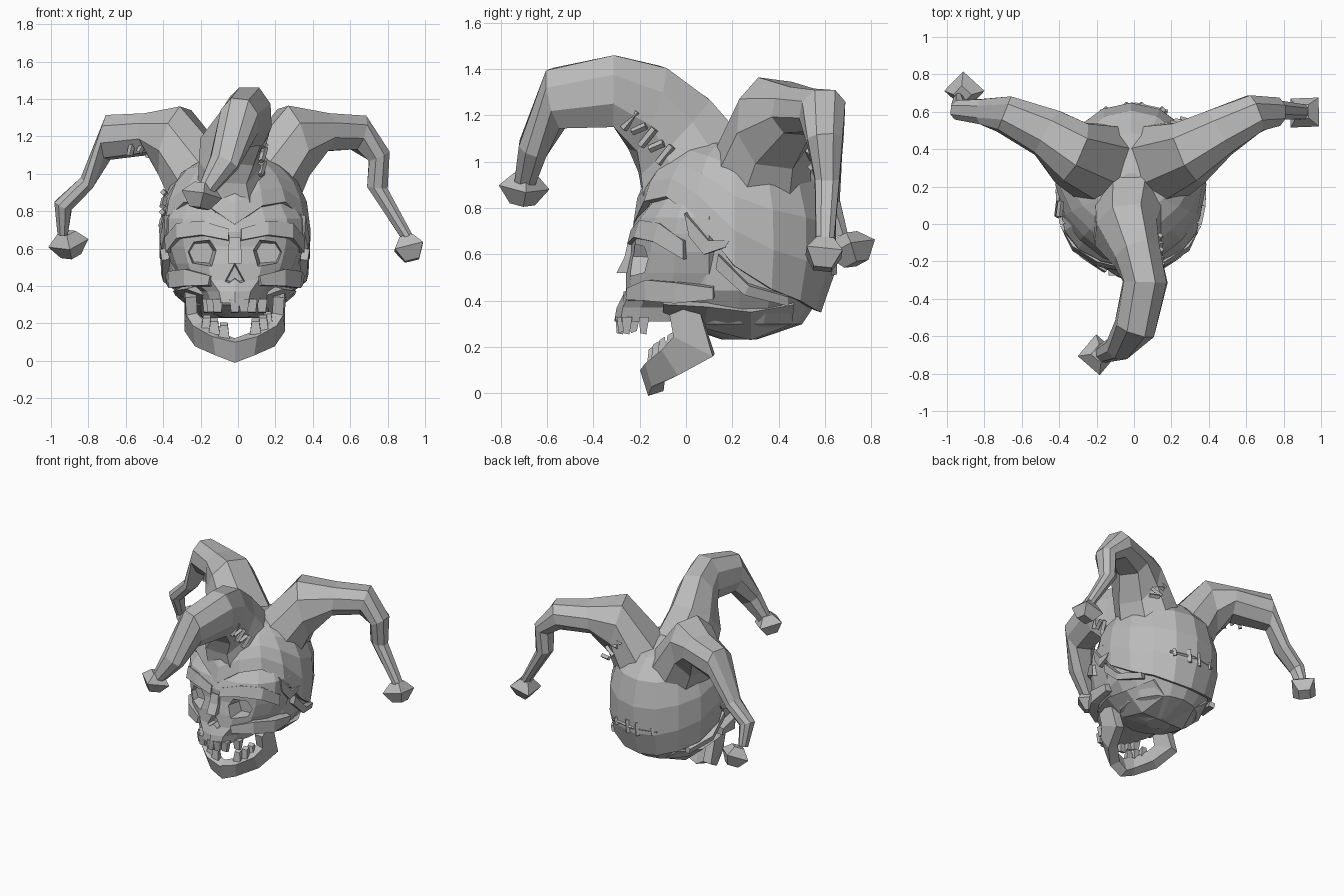
import bpy, bmesh, math
from math import sin, cos, pi
from mathutils import Vector as V

cube = bpy.data.objects.get("Cube")
if cube:
    bpy.data.objects.remove(cube, do_unlink=True)

grey = bpy.data.materials.new("plain_grey")
grey.use_nodes = True
tone = (0.5, 0.5, 0.5, 1)
grey.diffuse_color = tone
grey.node_tree.nodes["Principled BSDF"].inputs["Base Color"].default_value = tone
parts = []


def finish(name, bm):
    bmesh.ops.recalc_face_normals(bm, faces=bm.faces)
    mesh = bpy.data.meshes.new(name)
    bm.to_mesh(mesh)
    bm.free()
    mesh.materials.append(grey)
    ob = bpy.data.objects.new(name, mesh)
    bpy.context.collection.objects.link(ob)
    parts.append(ob)
    return ob


def skin(name, rings, cap_start=True):
    """Join equal rings of points into a tube."""
    bm = bmesh.new()
    rows = [[bm.verts.new(p) for p in ring] for ring in rings]
    n = len(rows[0])
    for a, b in zip(rows, rows[1:]):
        for i in range(n):
            j = (i + 1) % n
            bm.faces.new((a[i], a[j], b[j], b[i]))
    if cap_start:
        bm.faces.new(rows[0])
    bm.faces.new(rows[-1])
    return finish(name, bm)


BOX = ((1, 1), (1, -1), (-1, -1), (-1, 1))
HEX = ((.5, 1), (1, .1), (.55, -1), (-.55, -1), (-1, .1), (-.5, 1))
OCT = ((.45, 1), (.95, .45), (1, -.35), (.5, -1), (-.5, -1), (-1, -.35), (-.95, .45), (-.45, 1))


def limb(name, spec, section):
    """Tube through stations of (top point, bottom point, half width)."""
    mids = [(V(t) + V(b)) / 2 for t, b, w in spec]
    rings = []
    for i, (t, b, w) in enumerate(spec):
        along = mids[min(i + 1, len(mids) - 1)] - mids[max(i - 1, 0)]
        up = (V(t) - V(b)) / 2
        side = along.cross(up).normalized() * w
        rings.append([mids[i] + side * s + up * u for s, u in section])
    return skin(name, rings)


def dome(name, centre, radii, power, rim, rows, close):
    """Rounded shell that rises from a rim height given per direction."""
    n = 16
    cx, cy, cz = centre
    rings = []
    for r in range(rows + 1):
        ring = []
        for i in range(n):
            a = 2 * pi * i / n
            low = math.asin(max(-.995, (rim(i) - cz) / radii[2]))
            s = sin(low + (1.5 - low) * r / rows)
            k = (1 - abs(s) ** power) ** (1 / power)
            ring.append((cx + radii[0] * k * sin(a), cy - radii[1] * k * cos(a), cz + radii[2] * s))
        rings.append(ring)
    return skin(name, rings, close)


def bar(name, a, b, size=.012):
    """Thin square stick between two points."""
    d = (V(b) - V(a)).normalized()
    u = d.orthogonal().normalized() * size
    w = d.cross(u)
    return skin(name, [[V(p) + u + w, V(p) + u - w, V(p) - u - w, V(p) - u + w] for p in (a, b)])


# Cranium with a sloping base, and the hat shell over it
dome("cranium", (0, .23, .63), (.375, .39, .4), 2.6, lambda i: .2, 6, True)
limb("skull_base", [((0, -.1, .42), (0, -.1, .34), .26), ((0, .1, .45), (0, .08, .28), .33),
                    ((0, .28, .45), (0, .28, .23), .32), ((0, .47, .45), (0, .46, .3), .24)], HEX)
RIM = (.73, .83, .85, .75, .55, .45, .4, .36, .35)
hat = dome("hat_shell", (0, .21, .65), (.405, .44, .45), 2.6,
           lambda i: RIM[min(i, 16 - i)], 5, False)
shell = hat.modifiers.new("thickness", 'SOLIDIFY')
shell.thickness = .03
shell.offset = -1

# Face: stacked rings of (height, half width, front depth)
FACE = ((.31, .17, -.31), (.37, .2, -.3), (.43, .3, -.27), (.52, .34, -.26),
        (.61, .37, -.24), (.69, .38, -.24), (.76, .38, -.215), (.86, .32, -.13))
rings = []
for z, w, front in FACE:
    ring = []
    for i in range(16):
        a = 2 * pi * i / 16
        s, c = sin(a), cos(a)
        ring.append((w * math.copysign(abs(s) ** .9, s),
                     .1 - (.1 - front) * math.copysign(abs(c) ** .88, c) * (1 if c > 0 else .2), z))
    rings.append(ring)
face = skin("face", rings)


def carve(outline, centre, near, far, shrink):
    """Cut a tapering hole into the face from the front."""
    cx, cz = centre
    cutter = skin("cutter", [[(cx + x * k, y, cz + z * k) for x, z in outline]
                             for y, k in ((near, 1.1), (far, shrink))])
    mod = face.modifiers.new("hole", 'BOOLEAN')
    mod.object = cutter
    mod.solver = 'EXACT'
    bpy.context.view_layer.update()
    new = bpy.data.meshes.new_from_object(face.evaluated_get(bpy.context.evaluated_depsgraph_get()))
    face.modifiers.clear()
    face.data = new
    parts.remove(cutter)
    bpy.data.objects.remove(cutter, do_unlink=True)


EYE = ((-.09, .02), (-.05, .085), (.06, .08), (.105, .01), (.07, -.07), (-.06, -.08))
for m in (1, -1):
    carve([(m * x, z) for x, z in EYE], (m * .175, .575), -.36, -.13, .65)
carve(((0, .09), (.07, -.04), (.04, -.05), (0, -.02), (-.04, -.05), (-.07, -.04)),
      (0, .455), -.4, -.2, .6)

# Nose bone, brow ridges, cheekbones and torn flaps along the hat rim
limb("nose_bone", [((0, -.25, .66), (0, -.19, .64), .03), ((0, -.265, .59), (0, -.2, .57), .035),
                   ((0, -.3, .52), (0, -.24, .52), .035)], BOX)
for side, m in (("left", 1), ("right", -1)):
    limb(side + "_brow", [((m * .03, -.215, .7), (m * .03, -.23, .64), .025),
                          ((m * .17, -.175, .74), (m * .17, -.2, .665), .03),
                          ((m * .29, -.1, .73), (m * .29, -.125, .65), .03),
                          ((m * .355, .0, .66), (m * .35, .0, .58), .025)], BOX)
    limb(side + "_cheekbone", [((m * .12, -.235, .45), (m * .13, -.24, .4), .025),
                               ((m * .25, -.155, .49), (m * .25, -.155, .4), .03),
                               ((m * .33, -.04, .48), (m * .325, -.04, .39), .03),
                               ((m * .35, .12, .46), (m * .34, .12, .41), .025)], BOX)
    limb(side + "_rim_flap", [((m * .36, .0, .78), (m * .355, .02, .68), .02),
                              ((m * .38, .1, .66), (m * .375, .08, .6), .02),
                              ((m * .39, .19, .66), (m * .39, .17, .63), .012)], BOX)
    limb(side + "_rim_fold", [((m * .38, .14, .6), (m * .37, .13, .54), .02),
                              ((m * .375, .27, .47), (m * .365, .25, .43), .02),
                              ((m * .31, .44, .42), (m * .3, .44, .38), .02)], BOX)

# Lower jaw: half of the stations, mirrored about the chin
half = [((.1, -.15, .14), (.085, -.12, .04), .035), ((.195, -.09, .2), (.185, -.02, .09), .035),
        ((.23, -.05, .25), (.24, .12, .165), .03), ((.235, -.07, .34), (.24, .05, .39), .03)]
flip = [((-t[0], t[1], t[2]), (-b[0], b[1], b[2]), w) for t, b, w in reversed(half)]
limb("lower_jaw", flip + [((0, -.165, .11), (0, -.13, 0), .035)] + half, BOX)

# Teeth along both arches, with gaps
for i in range(-4, 5):
    a = i * .33
    if i not in (-1, 3):
        x, y = .15 * sin(a), -.15 - .135 * cos(a)
        limb("upper_tooth", [((x, y + .025, .33), (x, y - .02, .33), .028),
                             ((x, y + .012, .255 + .015 * (i % 2)), (x, y - .014, .26), .02)], BOX)
    if i not in (0, 1, -4):
        x, y = .18 * sin(a), -.04 - .115 * cos(a)
        base = .1 + .02 * abs(i)
        limb("lower_tooth", [((x, y + .02, base), (x, y - .02, base), .03),
                             ((x, y + .012, base + .085), (x, y - .012, base + .07), .02)], BOX)

# The head sits slightly to its right of the middle between the horns
for ob in parts:
    ob.location.x = -.017

# Three drooping hat horns
limb("front_horn", [((-.02, .3, 1.04), (-.02, -.17, .75), .2), ((-.04, .1, 1.27), (-.04, -.2, .95), .17),
                    ((.015, -.1, 1.41), (.02, -.23, 1.05), .13), ((.06, -.31, 1.46), (.06, -.31, 1.15), .12),
                    ((.01, -.59, 1.4), (0, -.53, 1.15), .11), ((-.07, -.72, 1.08), (-.08, -.6, 1.04), .08),
                    ((-.17, -.74, .92), (-.17, -.65, .91), .045)], OCT)
limb("left_horn", [((-.01, .3, 1.05), (.25, .32, .72), .23), ((.24, .385, 1.355), (.35, .38, .98), .175),
                   ((.46, .5, 1.32), (.45, .48, 1.12), .135), ((.67, .6, 1.31), (.62, .58, 1.13), .105),
                   ((.81, .6, 1.12), (.7, .6, 1.07), .08), ((.8, .61, .92), (.69, .61, .93), .055),
                   ((.94, .6, .66), (.87, .6, .66), .04)], OCT)
limb("right_horn", [((-.03, .3, 1.05), (-.28, .32, .72), .23), ((-.28, .385, 1.35), (-.39, .38, .98), .175),
                    ((-.47, .5, 1.32), (-.46, .48, 1.11), .135), ((-.69, .6, 1.31), (-.7, .58, 1.08), .1),
                    ((-.84, .6, .98), (-.78, .6, .92), .07), ((-.98, .61, .85), (-.89, .61, .81), .055),
                    ((-.965, .66, .68), (-.91, .66, .68), .04)], OCT)


# Faceted bells on the tips
def bell(name, centre, axis, turn):
    rot = V((0, 0, 1)).rotation_difference(V(axis))
    stack = ((-.07, .05), (-.01, .11), (.065, .055))
    skin(name, [[V(centre) + rot @ V((r * cos(turn + k * pi / 2), r * sin(turn + k * pi / 2), h))
                 for k in range(4)] for h, r in stack])


bell("front_bell", (-.195, -.7, .88), (-.2, -.1, -1), .85)
bell("left_bell", (.915, .595, .6), (.25, -.1, -1), 0)
bell("right_bell", (-.905, .715, .62), (.2, .35, -1), .5)


# Stitches: a run of short bars between two points, each along a given direction
def stitches(name, start, end, direction, count):
    for i in range(count):
        p = V(start).lerp(V(end), i / (count - 1))
        d = V(direction) + V((0, 0, .012 * (-1) ** i))
        bar(name, p - d, p + d)


stitches("front_horn_stitch", (.14, -.24, 1.18), (.13, -.09, 1.03), (.01, .03, .025), 5)
stitches("right_horn_stitch", (-.57, .43, 1.14), (-.42, .36, 1.12), (.01, 0, .03), 4)
stitches("left_horn_stitch", (.2, .52, 1.12), (.28, .55, .98), (.035, -.01, .01), 4)
stitches("side_stitch", (-.405, .08, .74), (-.395, .08, .9), (.005, .04, .01), 4)
for m in (1, -1):
    stitches("back_stitch", (m * .04, .635, .56), (m * .15, .61, .56), (.005, 0, .035), 2)
    bar("back_seam", (0, .64, .56), (m * .18, .6, .56), .008)
